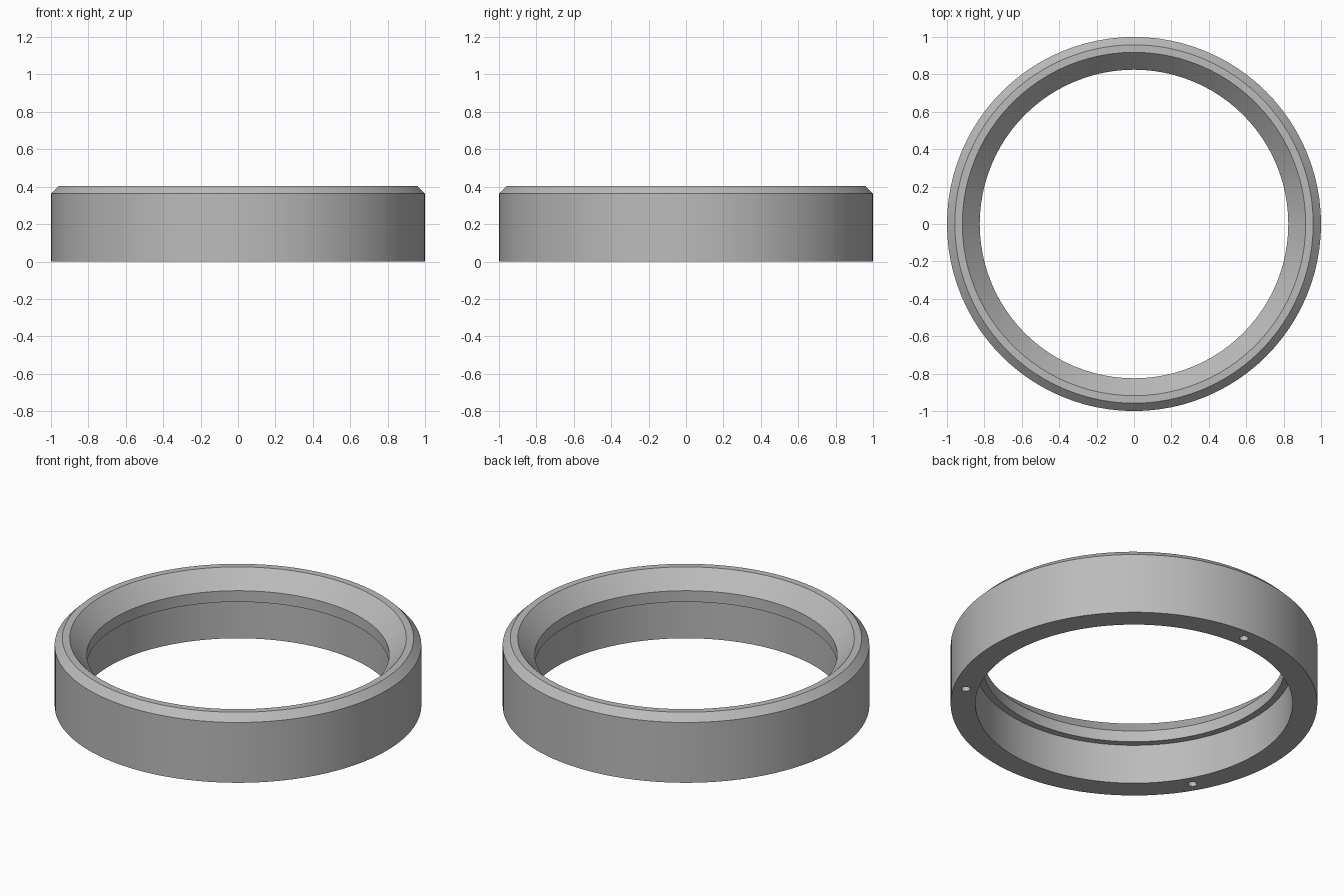
import bpy
import bmesh
from math import cos, sin, radians, tau

SEGMENTS = 96
HOLE_RADIUS, HOLE_DEPTH, HOLE_CIRCLE = 0.024, 0.2, 0.932

cube = bpy.data.objects.get("Cube")
if cube:
    bpy.data.objects.remove(cube, do_unlink=True)


def make_material(name, rgb):
    mat = bpy.data.materials.new(name)
    mat.use_nodes = True
    colour = (*rgb, 1.0)
    mat.diffuse_color = colour
    mat.node_tree.nodes["Principled BSDF"].inputs["Base Color"].default_value = colour
    return mat


def make_lathe(name, profile, segments):
    """Revolve a closed (radius, height) profile around the z axis."""
    bm = bmesh.new()
    verts = [bm.verts.new((r, 0, z)) for r, z in profile]
    edges = [bm.edges.new((a, b)) for a, b in zip(verts, verts[1:] + verts[:1])]
    bmesh.ops.spin(bm, geom=verts + edges, cent=(0, 0, 0), axis=(0, 0, 1),
                   angle=tau, steps=segments, use_merge=True)
    bmesh.ops.remove_doubles(bm, verts=bm.verts, dist=1e-5)
    bmesh.ops.recalc_face_normals(bm, faces=bm.faces)
    mesh = bpy.data.meshes.new(name)
    bm.to_mesh(mesh)
    bm.free()
    obj = bpy.data.objects.new(name, mesh)
    bpy.context.collection.objects.link(obj)
    return obj


# Ring body: chamfered outside, flared mouth, stepped bore
ring = make_lathe("ring_body", [
    (0.865, 0), (1, 0), (1, 0.363), (0.958, 0.405),
    (0.918, 0.405), (0.825, 0.305), (0.825, 0.238), (0.865, 0.238),
], SEGMENTS)
ring.data.materials.append(make_material("grey metal", (0.5, 0.5, 0.5)))

# Three blind screw holes in the underside
for angle in (90, 210, 330):
    a = radians(angle)
    bpy.ops.mesh.primitive_cylinder_add(
        vertices=24, radius=HOLE_RADIUS, depth=2 * HOLE_DEPTH,
        location=(HOLE_CIRCLE * cos(a), HOLE_CIRCLE * sin(a), 0))
    cutter = bpy.context.object
    cutter.name = "screw_hole_cutter"
    cutter.hide_render = True
    cut = ring.modifiers.new("screw_hole", "BOOLEAN")
    cut.operation = "DIFFERENCE"
    cut.solver = "EXACT"
    cut.object = cutter
    bpy.context.view_layer.objects.active = ring
    bpy.ops.object.modifier_apply(modifier=cut.name)
    bpy.data.objects.remove(cutter, do_unlink=True)

# Smooth round walls with crisp rims
bpy.ops.object.select_all(action="DESELECT")
ring.select_set(True)
bpy.context.view_layer.objects.active = ring
bpy.ops.object.shade_smooth_by_angle(angle=radians(30))
